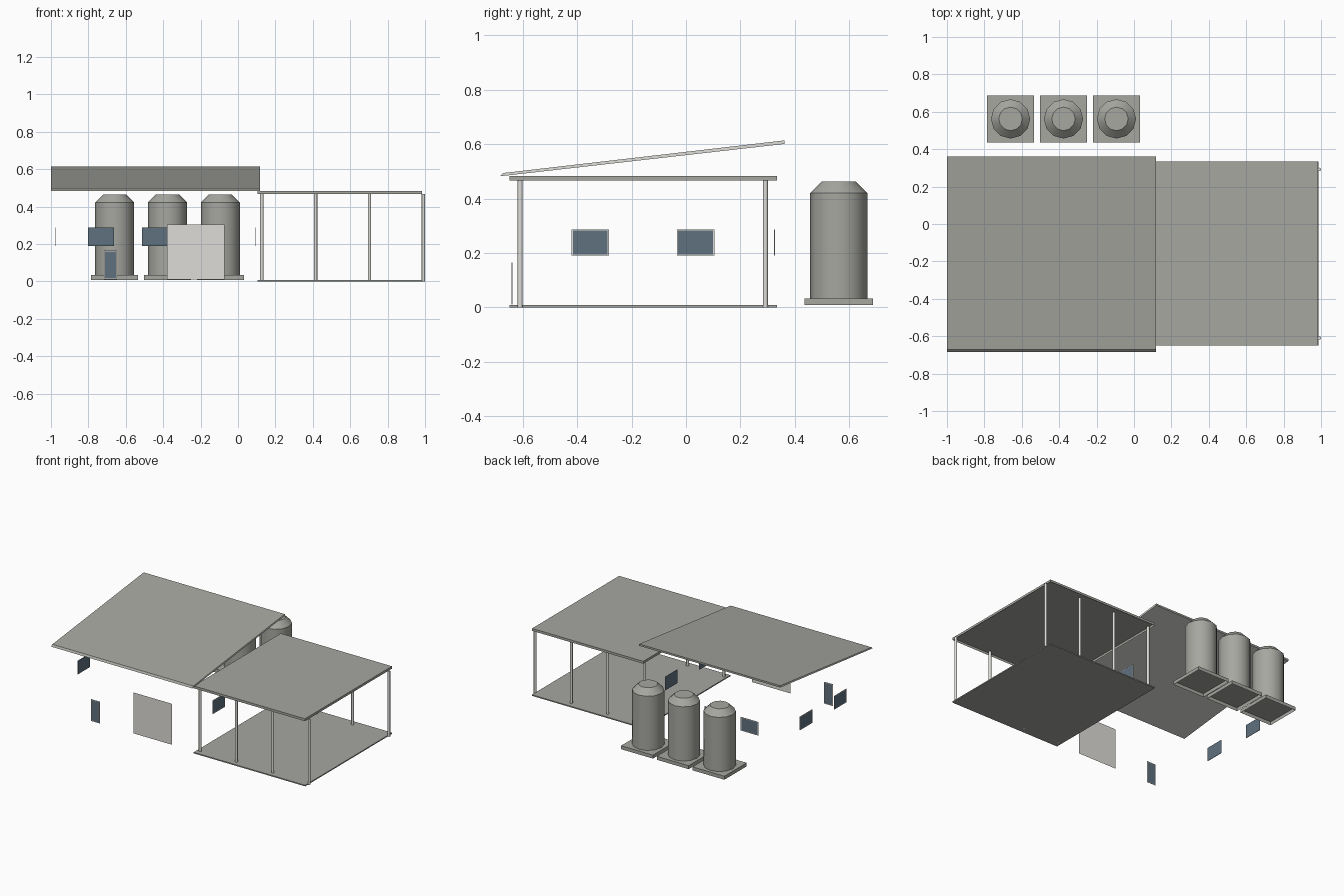
import bpy, bmesh, math

cube = bpy.data.objects.get("Cube")
if cube:
    bpy.data.objects.remove(cube, do_unlink=True)


def material(name, colour):
    m = bpy.data.materials.new(name)
    m.use_nodes = True
    m.diffuse_color = (*colour, 1)
    m.node_tree.nodes["Principled BSDF"].inputs["Base Color"].default_value = (*colour, 1)
    return m


GREY = material("mid_grey", (0.385, 0.385, 0.355))
LIGHT = material("light_grey", (0.73, 0.72, 0.69))
GLASS = material("blue_glass", (0.115, 0.165, 0.21))


def finish(bm, name, *mats):
    mesh = bpy.data.meshes.new(name)
    bm.normal_update()
    bm.to_mesh(mesh)
    bm.free()
    for m in mats:
        mesh.materials.append(m)
    obj = bpy.data.objects.new(name, mesh)
    bpy.context.collection.objects.link(obj)
    return obj


def box_mesh(lo, hi):
    bm = bmesh.new()
    bmesh.ops.create_cube(bm, size=1)
    for v in bm.verts:
        v.co = [(a + b) / 2 + c * (b - a) for a, b, c in zip(lo, hi, v.co)]
    bm.normal_update()
    return bm


def slab(name, lo, hi, open_below=False):
    bm = box_mesh(lo, hi)
    if open_below:
        under = [f for f in bm.faces if f.normal.z < -0.5]
        bmesh.ops.delete(bm, geom=under, context='FACES_ONLY')
    return finish(bm, name, GREY)


def framed_pane(name, lo, hi, axis, sides):
    """Thin glazed plate with a light frame on the given faces."""
    bm = box_mesh(lo, hi)
    for f in bm.faces:
        f.material_index = int(abs(f.normal[axis]) > 0.5)
    for side in sides:
        outer = [f for f in bm.faces if f.normal[axis] * side > 0.5]
        ring = bmesh.ops.inset_region(bm, faces=outer, thickness=0.007)
        for f in ring["faces"]:
            f.material_index = 0
    return finish(bm, name, LIGHT, GLASS)


def revolve(name, profile, sides, x, y, mat):
    """Closed solid of revolution from (radius, height) pairs."""
    bm = bmesh.new()
    rings = []
    for r, z in profile:
        rings.append([bm.verts.new((x + r * math.cos(t), y + r * math.sin(t), z))
                      for t in (math.tau * i / sides for i in range(sides))])
    for a, b in zip(rings, rings[1:]):
        for i in range(sides):
            j = (i + 1) % sides
            bm.faces.new((a[i], a[j], b[j], b[i]))
    bm.faces.new(rings[0][::-1])
    bm.faces.new(rings[-1])
    obj = finish(bm, name, mat)
    bpy.ops.object.select_all(action='DESELECT')
    obj.select_set(True)
    bpy.context.view_layer.objects.active = obj
    bpy.ops.object.shade_smooth_by_angle(angle=math.radians(35))
    return obj


# Sloping main roof: side profile extruded along x, pale underside and gable ends
bm = bmesh.new()
profile = [(-0.685, 0.482), (0.362, 0.601), (0.362, 0.614), (-0.672, 0.494)]
end = bm.faces.new([bm.verts.new((-1.0, y, z)) for y, z in profile])
new = bmesh.ops.extrude_face_region(bm, geom=[end])["geom"]
for v in new:
    if isinstance(v, bmesh.types.BMVert):
        v.co.x = 0.117
bmesh.ops.recalc_face_normals(bm, faces=bm.faces)
for f in bm.faces:
    f.material_index = int(abs(f.normal.x) > 0.5 or f.normal.z < -0.5)
finish(bm, "main_roof", GREY, LIGHT)

# Open shelter: floor, flat roof and two rows of posts
slab("shelter_floor", (0.104, -0.65, 0), (0.987, 0.335, 0.008))
slab("shelter_roof", (0.104, -0.65, 0.466), (0.985, 0.335, 0.483), open_below=True)
for row, y in (("front", -0.61), ("back", 0.292)):
    for i in range(4):
        revolve(f"{row}_post_{i + 1}", [(0.009, 0), (0.009, 0.467)], 12,
                0.127 + 0.288 * i, y, LIGHT)

# Three storage tanks on square bases
for i in range(3):
    x, y, h = -0.66 + 0.283 * i, 0.562, 0.126
    slab(f"tank_base_{i + 1}", (x - h, y - h, 0.008), (x + h, y + h, 0.033), open_below=True)
    revolve(f"tank_{i + 1}", [(0.105, 0.033), (0.105, 0.421), (0.063, 0.463)], 12, x, y, GREY)

# Windows on the side and back walls
T = 0.0015
for y in (-0.421, -0.034):
    for name, x, side in (("right", -0.975, -1), ("left", 0.093, 1)):
        framed_pane(f"{name}_window", (x - T, y, 0.19), (x + T, y + 0.138, 0.287), 0, [side])
for x in (-0.802, -0.513):
    framed_pane("back_window", (x, 0.326 - T, 0.19), (x + 0.139, 0.326 + T, 0.287), 1, [1])

# Front door and wide plain door panel
framed_pane("front_door", (-0.716, -0.64 - T, 0.01), (-0.647, -0.64 + T, 0.165), 1, [-1, 1])
bm = bmesh.new()
bm.faces.new([bm.verts.new((x, -0.64, z)) for x, z in
              ((-0.38, 0.01), (-0.073, 0.01), (-0.073, 0.303), (-0.38, 0.303))])
finish(bm, "wide_door", LIGHT)
